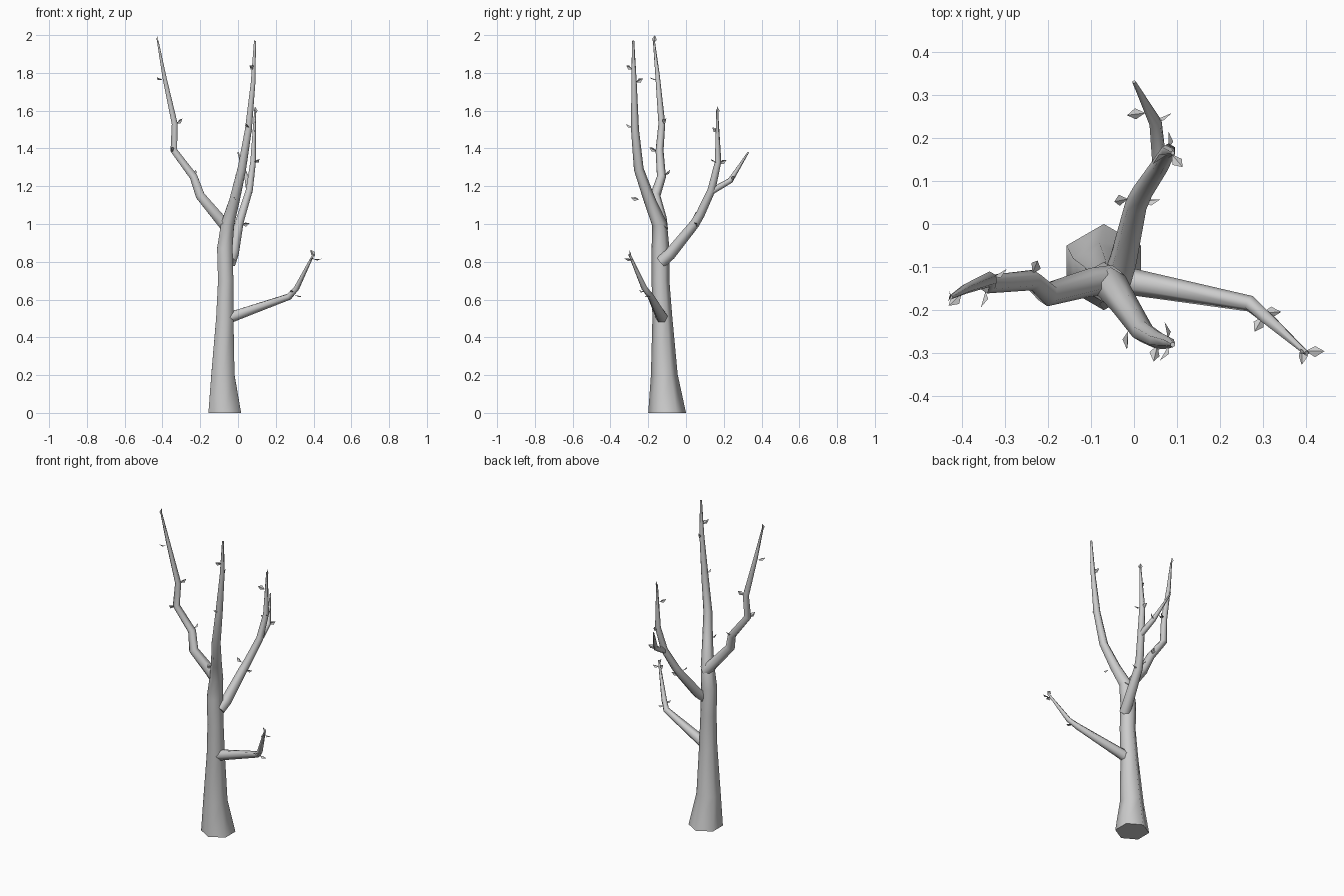
import bpy
import bmesh
import math
from mathutils import Vector

SIDES = 6

cube = bpy.data.objects.get("Cube")
if cube:
    bpy.data.objects.remove(cube, do_unlink=True)

bark = bpy.data.materials.new("bark_grey")
bark.use_nodes = True
bark_colour = (0.6, 0.6, 0.6, 1)
bark.diffuse_color = bark_colour
bark.node_tree.nodes["Principled BSDF"].inputs["Base Color"].default_value = bark_colour


def finish(name, bm, smooth):
    """Turn a bmesh into a named object with the bark material."""
    mesh = bpy.data.meshes.new(name)
    bm.to_mesh(mesh)
    bm.free()
    mesh.materials.append(bark)
    obj = bpy.data.objects.new(name, mesh)
    bpy.context.collection.objects.link(obj)
    if smooth:
        bpy.ops.object.select_all(action='DESELECT')
        obj.select_set(True)
        bpy.context.view_layer.objects.active = obj
        bpy.ops.object.shade_smooth_by_angle(angle=math.radians(75))
    return obj


def limb(name, path, flat_base=False):
    """Sweep a tapering six-sided ring along (x, y, z, radius) points."""
    bm = bmesh.new()
    centres = [Vector(p[:3]) for p in path]
    last = len(path) - 1
    rings = []
    for i, centre in enumerate(centres):
        before = centre - centres[max(i - 1, 0)]
        after = centres[min(i + 1, last)] - centre
        tangent = (before.normalized() + after.normalized()).normalized()
        if flat_base and i == 0:
            tangent = Vector((0, 0, 1))
        u = Vector((0, 1, 0))
        u = (u - tangent * u.dot(tangent)).normalized()
        v = tangent.cross(u)
        ring = []
        for k in range(SIDES):
            angle = math.tau * k / SIDES
            offset = u * math.cos(angle) + v * math.sin(angle)
            ring.append(bm.verts.new(centre + offset * path[i][3]))
        rings.append(ring)
    for low, high in zip(rings, rings[1:]):
        for k in range(SIDES):
            n = (k + 1) % SIDES
            bm.faces.new((low[k], low[n], high[n], high[k]))
    bm.faces.new(rings[0][::-1])
    bm.faces.new(rings[-1])
    finish(name, bm, True)
    return centres


def nearest_on(path, point):
    """Closest point to the given one on a limb's centre line."""
    best = None
    for a, b in zip(path, path[1:]):
        t = (point - a).dot(b - a) / (b - a).length_squared
        spot = a.lerp(b, min(max(t, 0), 1))
        if best is None or (spot - point).length < (best - point).length:
            best = spot
    return best


def leaves(name, path, spots):
    """Small folded kite-shaped leaves pointing away from a limb."""
    bm = bmesh.new()
    up = Vector((0, 0, 1))
    for i, spot in enumerate(spots):
        centre = Vector(spot)
        out = centre - nearest_on(path, centre)
        out = (out.normalized() + up * 0.5).normalized()
        side = out.cross(Vector((math.cos(i), math.sin(i), 0.6))).normalized()
        fold = out.cross(side) * 0.006
        base = bm.verts.new(centre - out * 0.022)
        tip = bm.verts.new(centre + out * 0.022)
        left = bm.verts.new(centre + side * 0.013 + fold)
        right = bm.verts.new(centre - side * 0.013 + fold)
        bm.faces.new((base, left, tip))
        bm.faces.new((base, tip, right))
    finish(name, bm, False)


# Trunk, running on into the tall front leader
trunk = limb("trunk", [
    (-.07, -.1, 0, .1), (-.08, -.115, .2, .071), (-.07, -.125, .5, .053),
    (-.065, -.135, .7, .047), (-.07, -.135, .87, .047),
    (-.055, -.14, 1, .04), (-.02, -.19, 1.12, .032),
    (.02, -.25, 1.29, .026), (.055, -.27, 1.5, .021),
    (.08, -.275, 1.75, .014), (.09, -.28, 1.97, .006)], flat_base=True)

# Side branches
right_branch = limb("right_branch", [
    (-.05, -.13, .97, .035), (-.1, -.135, 1.03, .033),
    (-.2, -.163, 1.15, .028), (-.235, -.13, 1.25, .024),
    (-.34, -.14, 1.39, .021), (-.335, -.128, 1.53, .018),
    (-.39, -.15, 1.78, .012), (-.425, -.17, 1.97, .005)])

back_branch = limb("back_branch", [
    (-.04, -.13, .8, .034), (-.025, -.085, .84, .032),
    (.005, .045, 1, .026), (.02, .075, 1.05, .024),
    (.06, .135, 1.18, .021), (.08, .17, 1.33, .017),
    (.09, .165, 1.6, .005)])

back_twig = limb("back_twig", [
    (.06, .13, 1.17, .018), (.05, .235, 1.23, .015), (0, .33, 1.38, .004)])

left_branch = limb("left_branch", [
    (-.06, -.125, .5, .036), (0, -.135, .52, .031),
    (.27, -.185, .615, .019), (.31, -.22, .66, .016),
    (.4, -.3, .84, .006)])

# Leaves on each limb
leaves("trunk_leaves", trunk, [
    (-.015, -.27, 1.135), (.05, -.3, 1.52), (.075, -.247, 1.76),
    (.07, -.3, 1.83)])
leaves("right_leaves", right_branch, [
    (-.425, -.168, 1.978), (-.415, -.175, 1.77), (-.31, -.113, 1.545),
    (-.35, -.175, 1.395), (-.23, -.1, 1.272)])
leaves("back_leaves", back_branch, [
    (-.03, .055, 1.05), (.04, .055, 1), (.1, .147, 1.335),
    (.08, .195, 1.33), (.09, .165, 1.6), (.06, .15, 1.5)])
leaves("twig_leaves", back_twig, [(.005, .255, 1.26), (.07, .25, 1.24)])
leaves("left_leaves", left_branch, [
    (.32, -.205, .62), (.29, -.232, .645), (.39, -.305, .815),
    (.42, -.295, .815), (.395, -.3, .845)])
